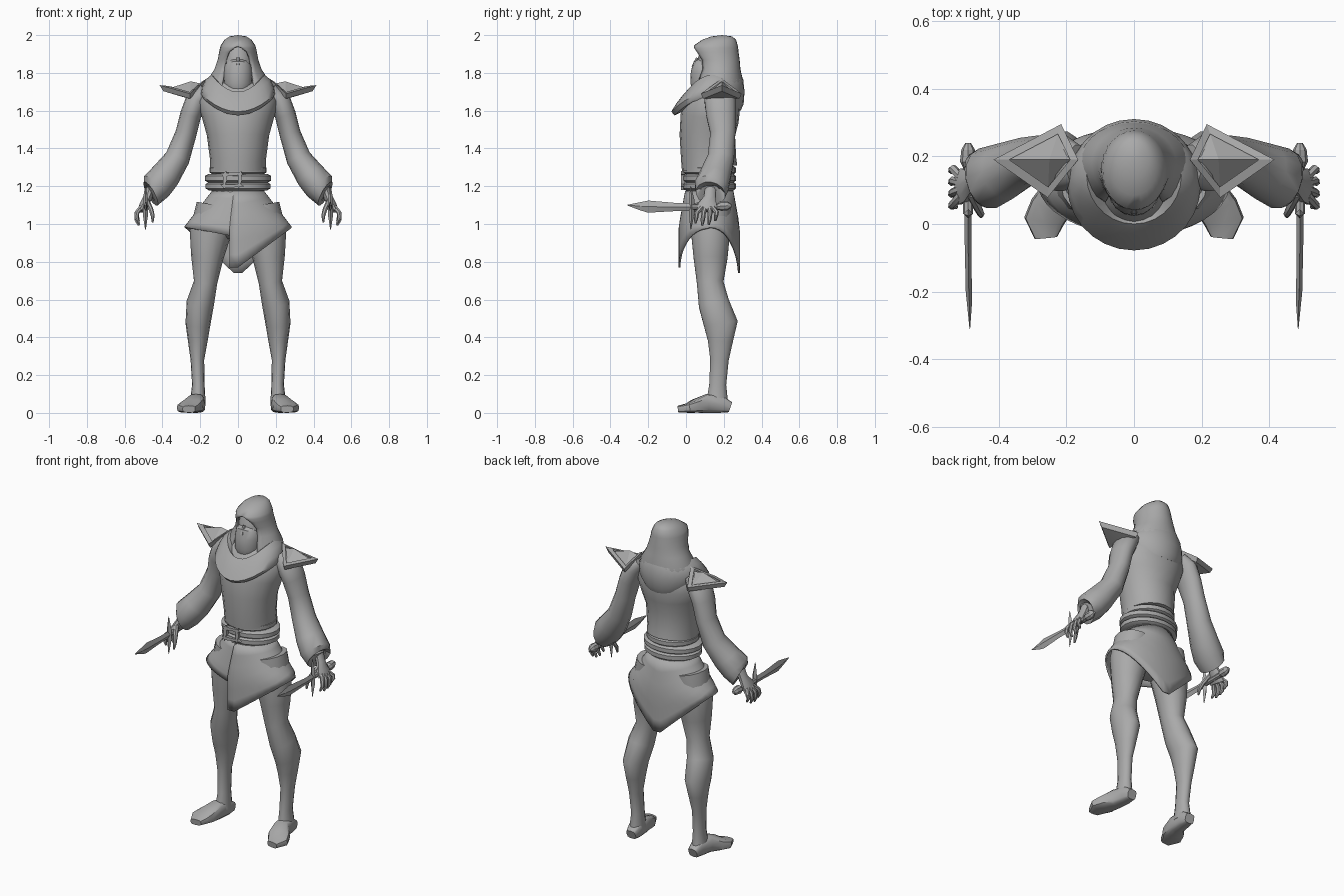
import bpy, bmesh, math
from mathutils import Vector

grey = bpy.data.materials.new("plain grey")
grey.diffuse_color = (0.4, 0.4, 0.4, 1)


def finish(name, verts, faces, mirror=False, thick=0, angle=40):
    """Make an object from geometry, optionally thickened and mirrored."""
    me = bpy.data.meshes.new(name)
    me.from_pydata([tuple(v) for v in verts], [], faces)
    bm = bmesh.new()
    bm.from_mesh(me)
    bmesh.ops.remove_doubles(bm, verts=bm.verts, dist=0.0005)
    bmesh.ops.recalc_face_normals(bm, faces=bm.faces)
    bm.to_mesh(me)
    bm.free()
    me.materials.append(grey)
    me.shade_smooth()
    me.set_sharp_from_angle(angle=math.radians(angle))
    ob = bpy.data.objects.new(name, me)
    bpy.context.collection.objects.link(ob)
    if thick:
        m = ob.modifiers.new("thickness", 'SOLIDIFY')
        m.thickness, m.offset = thick, -1
    if mirror:
        ob.modifiers.new("mirror", 'MIRROR').use_mirror_merge = False
    return ob


def skin(rows, closed=True, caps=True):
    """Quads between equal rows of points."""
    n, verts, faces = len(rows[0]), [p for r in rows for p in r], []
    for i in range(len(rows) - 1):
        for j in range(n if closed else n - 1):
            k = (j + 1) % n
            faces.append((i * n + j, i * n + k, (i + 1) * n + k, (i + 1) * n + j))
    if caps:
        faces += [tuple(range(n)), tuple(range((len(rows) - 1) * n, len(rows) * n))]
    return verts, faces


def tube(name, path, n=12, ref=(0, 1, 0), mirror=False, power=1.0, angle=40):
    """Loft of ellipses along a path of (x, y, z, half width, half depth)."""
    pts, rows = [Vector(p[:3]) for p in path], []
    for i, p in enumerate(path):
        t = (pts[min(i + 1, len(pts) - 1)] - pts[max(i - 1, 0)]).normalized()
        a = Vector(ref).cross(t).normalized()
        b = t.cross(a)
        row = []
        for k in range(n):
            c, s = math.cos(2 * math.pi * k / n), math.sin(2 * math.pi * k / n)
            c, s = math.copysign(abs(c) ** power, c), math.copysign(abs(s) ** power, s)
            row.append(pts[i] + a * (c * p[3]) + b * (s * p[4]))
        rows.append(row)
    return finish(name, *skin(rows), mirror=mirror, angle=angle)


def stack(name, rings, n=20, **kw):
    """Upright loft of (z, centre y, half width, half depth)."""
    return tube(name, [(0, cy, z, rx, ry) for z, cy, rx, ry in rings], n, **kw)


# torso and hips
stack("torso", [(1.295, .125, .148, .147), (1.34, .12, .148, .146), (1.47, .113, .165, .147),
                (1.56, .125, .19, .155), (1.64, .14, .21, .15), (1.71, .165, .18, .12),
                (1.78, .17, .08, .08)])
stack("hips", [(1.30, .125, .14, .13), (1.17, .125, .14, .125), (1.05, .13, .2, .125),
               (.96, .13, .17, .1), (.92, .13, .08, .06)])

# three wrapped belts and the buckle
for i, (z, r) in enumerate([(1.285, .152), (1.242, .176), (1.2, .172)]):
    stack(f"belt_{i + 1}", [(z - .022, .125, r - .018, .127), (z - .012, .125, r, .14),
                            (z + .012, .125, r, .14), (z + .022, .125, r - .018, .127)])
for i, (x, z, w, h) in enumerate([(-.03, 1.262, .045, .008), (-.03, 1.2, .045, .008),
                                  (-.07, 1.231, .008, .036), (.01, 1.231, .008, .036)]):
    tube(f"buckle_bar_{i + 1}", [(x, -.004, z, w * 1.41, h * 1.41), (x, -.026, z, w * 1.41, h * 1.41)],
         4, ref=(0, 0, 1), power=.01)

# wrap skirt: overlapping front panels and a pointed back
cols, N = [], 40
for k in range(N + 1):
    th = -.16 + (2 * math.pi + .16) * k / N
    x = abs(math.sin(th))
    if th < math.pi / 2:
        low = .77 + .21 * max(math.sin(th), 0)
    elif th < 1.5 * math.pi:
        low = .72 + .265 * x
    else:
        low = .93 + .055 * x
    col = []
    for j in range(7):
        z = 1.175 + (low - 1.175) * j / 6
        f = min(1, (1.175 - z) / .19)
        g = 1 - .05 * k / N
        col.append((math.sin(th) * (.138 + .147 * f), .125 - math.cos(th) * (.13 + .035 * f) * g, z))
    cols.append(col)
finish("wrap_skirt", *skin(cols, False, False), thick=.01)

# legs and feet
tube("legs", [(.12, .13, 1.1, .1, .11), (.147, .13, .95, .11, .105), (.163, .13, .82, .085, .092),
              (.172, .128, .69, .062, .072), (.2, .147, .58, .073, .083), (.212, .185, .47, .066, .092),
              (.213, .182, .38, .052, .068), (.215, .177, .28, .036, .05), (.21, .168, .15, .033, .046),
              (.213, .165, .05, .042, .06)], 14, mirror=True)
tube("feet", [(.21, .234, .03, .03, .028), (.212, .19, .045, .04, .045), (.222, .11, .05, .045, .05),
              (.245, .05, .036, .062, .036), (.265, .01, .026, .06, .026), (.26, -.04, .02, .034, .018)],
     12, ref=(0, 0, 1), mirror=True, power=.6)

# sleeves
tube("sleeves", [(.17, .175, 1.71, .04, .06), (.215, .18, 1.665, .06, .085), (.25, .185, 1.58, .056, .08),
                 (.275, .195, 1.48, .056, .068), (.32, .185, 1.35, .066, .072), (.385, .155, 1.255, .08, .085),
                 (.432, .135, 1.2, .084, .092), (.462, .13, 1.16, .072, .08), (.45, .13, 1.19, .04, .045)],
     14, mirror=True)

# hands with curled fingers
tube("hands", [(.46, .13, 1.19, .025, .03), (.478, .125, 1.14, .024, .032), (.5, .115, 1.1, .022, .052),
               (.517, .11, 1.07, .016, .055)], 10, mirror=True)
for i in range(4):
    y = .058 + i * .035
    drop = (0, -.012, -.008, .012)[i]
    tube(f"fingers_{i + 1}", [(.512, .085 + i * .018, 1.09, .013, .013), (.535, y, 1.06, .013, .013),
                              (.538, y - .004, 1.035 + drop, .012, .012),
                              (.525, y - .008, 1.005 + drop, .006, .006)], 7, mirror=True)
tube("thumbs", [(.482, .09, 1.12, .014, .016), (.462, .05, 1.08, .013, .014), (.452, .03, 1.045, .011, .011),
                (.452, .022, 1.01, .005, .005)], 7, mirror=True)

# daggers along the y axis
along = dict(ref=(0, 0, 1), mirror=True, angle=20)
tube("dagger_blades", [(.49, .04, 1.09, .01, .022), (.49, -.06, 1.09, .01, .022), (.488, -.2, 1.092, .009, .032),
                       (.486, -.24, 1.094, .007, .022), (.485, -.31, 1.1, .001, .002)], 4, **along)
tube("dagger_grips", [(.49, .03, 1.09, .015, .015), (.49, .17, 1.09, .015, .015)], 8, **along)
tube("dagger_pommels", [(.49, .16, 1.09, .012, .012), (.49, .185, 1.095, .024, .026), (.49, .22, 1.097, .02, .024),
                        (.49, .24, 1.097, .008, .008)], 8, **along)
tube("dagger_guards", [(.49, .025, 1.2, .002, .002), (.49, .03, 1.13, .014, .014), (.49, .03, 1.05, .014, .014),
                       (.49, .025, .97, .002, .002)], 4, mirror=True, angle=20)

# diamond shoulder pads: rim, recessed panel with a ridge, pointed underside
rim = [Vector(p) for p in [(.415, .19, 1.735), (.215, .295, 1.69), (.165, .19, 1.77), (.255, .078, 1.69)]]
mid = Vector((.25, .19, 1.72))
inner = [p.lerp(mid, .28) for p in rim]
sunk = [p - Vector((0, 0, .014)) for p in inner]
under = [p.lerp(mid, .12) - Vector((0, 0, .03)) for p in rim]
verts = rim + inner + sunk + under + [mid + Vector((0, 0, .035)), mid - Vector((0, 0, .06))]
faces = []
for i in range(4):
    j = (i + 1) % 4
    faces += [(i, j, 4 + j, 4 + i), (4 + i, 4 + j, 8 + j, 8 + i), (8 + i, 8 + j, 16),
              (i, j, 12 + j, 12 + i), (12 + i, 12 + j, 17)]
finish("shoulder_pads", verts, faces, mirror=True, angle=10)

# draped cowl: (front y, back y, half width, front z, side z, back z)
rows = []
for fy, by, rx, zf, zs, zb in [(-.01, .26, .16, 1.60, 1.68, 1.62), (-.06, .29, .185, 1.575, 1.665, 1.6),
                               (-.078, .305, .197, 1.595, 1.69, 1.635), (-.05, .31, .19, 1.64, 1.725, 1.7),
                               (-.015, .303, .172, 1.685, 1.765, 1.765), (.0, .285, .14, 1.70, 1.79, 1.80),
                               (.02, .26, .11, 1.675, 1.77, 1.78)]:
    row = []
    for k in range(28):
        c, s = math.cos(2 * math.pi * k / 28), math.sin(2 * math.pi * k / 28)
        end = zf if c > 0 else zb
        row.append((rx * s, (fy + by) / 2 - c * (by - fy) / 2, zs + (end - zs) * c * c))
    rows.append(row)
finish("cowl", *skin(rows, True, False), angle=60)

# hood with a face opening: (z, centre y, half width, half depth, half opening)
rows = []
for z, cy, rx, ry, hw in [(1.66, .17, .17, .13, .09), (1.76, .175, .163, .127, .083), (1.82, .178, .125, .11, .072),
                          (1.87, .172, .108, .112, .066), (1.91, .16, .1, .118, .05), (1.932, .158, .096, .118, .022),
                          (1.945, .158, .092, .116, 0), (1.975, .175, .072, .09, 0), (1.993, .19, .045, .055, 0),
                          (2.0, .19, .0, .0, 0)]:
    a = math.asin(hw / rx) if rx else 0
    angles = [a + (2 * math.pi - 2 * a) * k / 24 for k in range(25)]
    rows.append([(rx * math.sin(t), cy - ry * math.cos(t), z) for t in angles])
finish("hood", *skin(rows, False, False), thick=.012, angle=60)

# head with nose, and the mask over the lower face
stack("head", [(1.68, .14, .06, .07), (1.8, .135, .075, .08), (1.88, .14, .075, .075), (1.935, .15, .06, .06)], 16)
tube("nose", [(0, .06, 1.88, .008, .008), (0, .045, 1.83, .014, .018)], 6)
stack("mask", [(1.665, .1, .03, .04), (1.69, .095, .058, .06), (1.74, .1, .076, .077), (1.8, .105, .077, .08),
               (1.832, .11, .074, .075), (1.835, .12, .06, .06)], 16)
